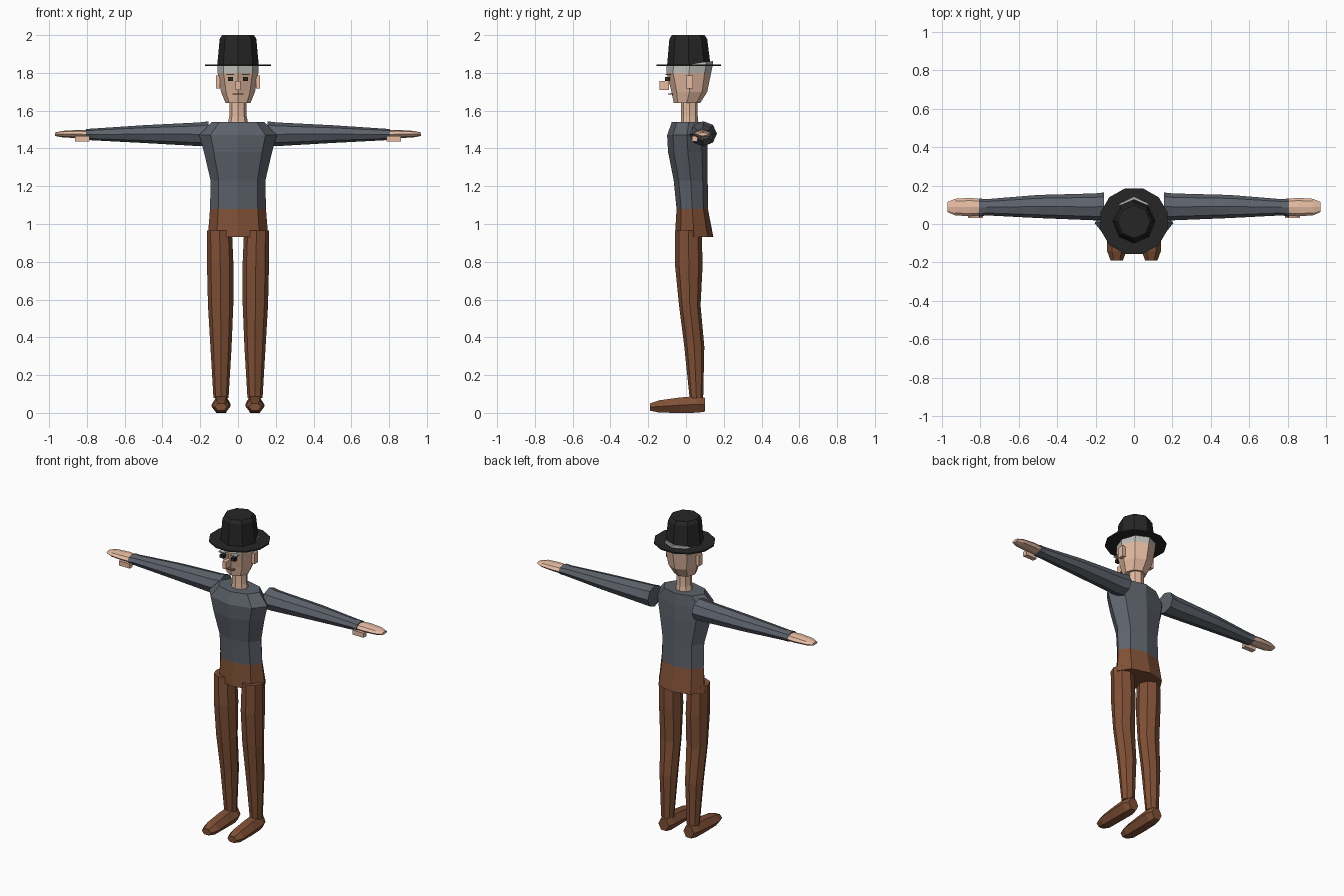
import bpy, bmesh, math
from mathutils import Vector


def material(name, r, g, b):
    lin = [((c / 255 + 0.055) / 1.055) ** 2.4 for c in (r, g, b)]
    m = bpy.data.materials.new(name)
    m.diffuse_color = (*lin, 1)
    return m


SHIRT = material("slate grey cloth", 93, 98, 107)
BROWN = material("brown cloth", 128, 80, 54)
SKIN = material("skin", 230, 188, 163)
BLACK = material("black felt", 38, 38, 38)
HAIR = material("grey hair", 188, 188, 183)
LIP = material("mouth", 125, 90, 80)


def finish(name, bm, mats, rule=None):
    bmesh.ops.recalc_face_normals(bm, faces=bm.faces)
    if rule:
        for f in bm.faces:
            f.material_index = rule(f.calc_center_median())
    me = bpy.data.meshes.new(name)
    bm.to_mesh(me)
    bm.free()
    for m in mats:
        me.materials.append(m)
    ob = bpy.data.objects.new(name, me)
    bpy.context.collection.objects.link(ob)
    return ob


def loft(name, rings, mats, axis="z", n=8, turn=0.0, rule=None, tilt=0.0):
    """Rings: (position along axis, centre u, centre v, radius u, radius v).
    u, v are x, y for axis z; y, z for axis x; x, z for axis y."""
    bm = bmesh.new()
    loops = []
    for t, cu, cv, ru, rv in rings:
        loop = []
        for i in range(n):
            a = 2 * math.pi * i / n + turn
            u, v = cu + ru * math.cos(a), cv + rv * math.sin(a)
            p = {"z": (u, v, t), "x": (t, u, v), "y": (u, t, v)}[axis]
            loop.append(bm.verts.new(p))
        loops.append(loop)
    for a, b in zip(loops, loops[1:]):
        for i in range(n):
            j = (i + 1) % n
            bm.faces.new((a[i], a[j], b[j], b[i]))
    bm.faces.new(loops[0])
    bm.faces.new(loops[-1])
    # lean of the last ring towards the back
    for v in loops[-1]:
        v.co.z += tilt * v.co.y
    return finish(name, bm, mats, rule)


def box(name, lo, hi, mat):
    bm = bmesh.new()
    bmesh.ops.create_cube(bm, size=1)
    lo, hi = Vector(lo), Vector(hi)
    for v in bm.verts:
        v.co = (lo + hi) / 2 + v.co * (hi - lo)
    return finish(name, bm, [mat])


def mirrored(ob):
    """Bake a copy of the part on the other side of x = 0."""
    m = ob.modifiers.new("mirror", "MIRROR")
    m.use_axis = (True, False, False)
    m.use_mirror_merge = False


# torso with sweater above the waist and trousers below
loft("torso", [(0.93, 0, 0.043, 0.16, 0.102), (1.08, 0, 0.033, 0.148, 0.083),
               (1.23, 0, 0.025, 0.145, 0.09), (1.38, 0, 0.01, 0.18, 0.105),
               (1.47, 0, 0.005, 0.205, 0.105), (1.54, 0, 0.015, 0.14, 0.09)],
     [SHIRT, BROWN], rule=lambda c: 1 if c.z < 1.08 else 0)

# neck and head
loft("neck", [(1.51, 0, 0.02, 0.058, 0.048), (1.57, 0, 0.018, 0.046, 0.044),
              (1.67, 0, 0.018, 0.046, 0.044)], [SKIN])
loft("head", [(1.64, 0, 0.005, 0.066, 0.07), (1.70, 0, 0.018, 0.09, 0.095),
              (1.80, 0, 0.015, 0.108, 0.118), (1.843, 0, 0.02, 0.108, 0.122),
              (1.848, 0, 0.025, 0.1, 0.118)],
     [SKIN, HAIR], rule=lambda c: 1 if c.z > 1.8 else 0, tilt=0.1)

# face details
box("nose", (-0.012, -0.14, 1.71), (0.012, -0.09, 1.756), SKIN)
box("mouth", (-0.03, -0.094, 1.686), (0.03, -0.07, 1.691), LIP)
mirrored(box("eye", (0.026, -0.11, 1.757), (0.052, -0.085, 1.777), BLACK))
mirrored(box("eyebrow", (0.02, -0.108, 1.788), (0.062, -0.08, 1.794), HAIR))
mirrored(box("ear", (0.095, 0.0, 1.717), (0.116, 0.036, 1.786), SKIN))

# hat: flat brim and tapered crown
loft("hat_brim", [(1.836, 0, 0.015, 0.181, 0.176), (1.844, 0, 0.015, 0.181, 0.176)],
     [BLACK], n=12, turn=math.pi / 12)
loft("hat_crown", [(1.84, 0, 0.015, 0.11, 0.115), (1.98, 0, 0.012, 0.097, 0.1),
                   (2.0, 0, 0.012, 0.084, 0.086)], [BLACK])

# sleeves, hands and thumbs
mirrored(loft("sleeve", [(0.155, 0.092, 1.478, 0.072, 0.066),
                         (0.20, 0.089, 1.475, 0.07, 0.063),
                         (0.50, 0.091, 1.476, 0.06, 0.047),
                         (0.77, 0.087, 1.474, 0.042, 0.031),
                         (0.805, 0.085, 1.474, 0.048, 0.029)],
              [SHIRT], axis="x"))
mirrored(loft("hand", [(0.79, 0.087, 1.474, 0.042, 0.023), (0.85, 0.088, 1.476, 0.048, 0.022),
                       (0.93, 0.088, 1.476, 0.043, 0.017), (0.97, 0.088, 1.475, 0.026, 0.009)],
              [SKIN], axis="x"))
mirrored(box("thumb", (0.785, 0.032, 1.436), (0.862, 0.062, 1.465), SKIN))

# trouser legs
mirrored(loft("leg", [(0.08, 0.09, 0.055, 0.04, 0.036), (0.35, 0.09, 0.044, 0.056, 0.053),
                      (0.57, 0.092, 0.02, 0.067, 0.057), (0.78, 0.094, 0.015, 0.07, 0.073),
                      (0.965, 0.098, 0.013, 0.066, 0.07)], [BROWN]))

# shoes
mirrored(loft("shoe", [(0.10, 0.088, 0.043, 0.036, 0.042), (0.06, 0.088, 0.045, 0.05, 0.051),
                       (-0.03, 0.09, 0.041, 0.051, 0.047), (-0.14, 0.09, 0.034, 0.05, 0.038),
                       (-0.19, 0.09, 0.031, 0.032, 0.022)],
              [BROWN], axis="y", n=6))
